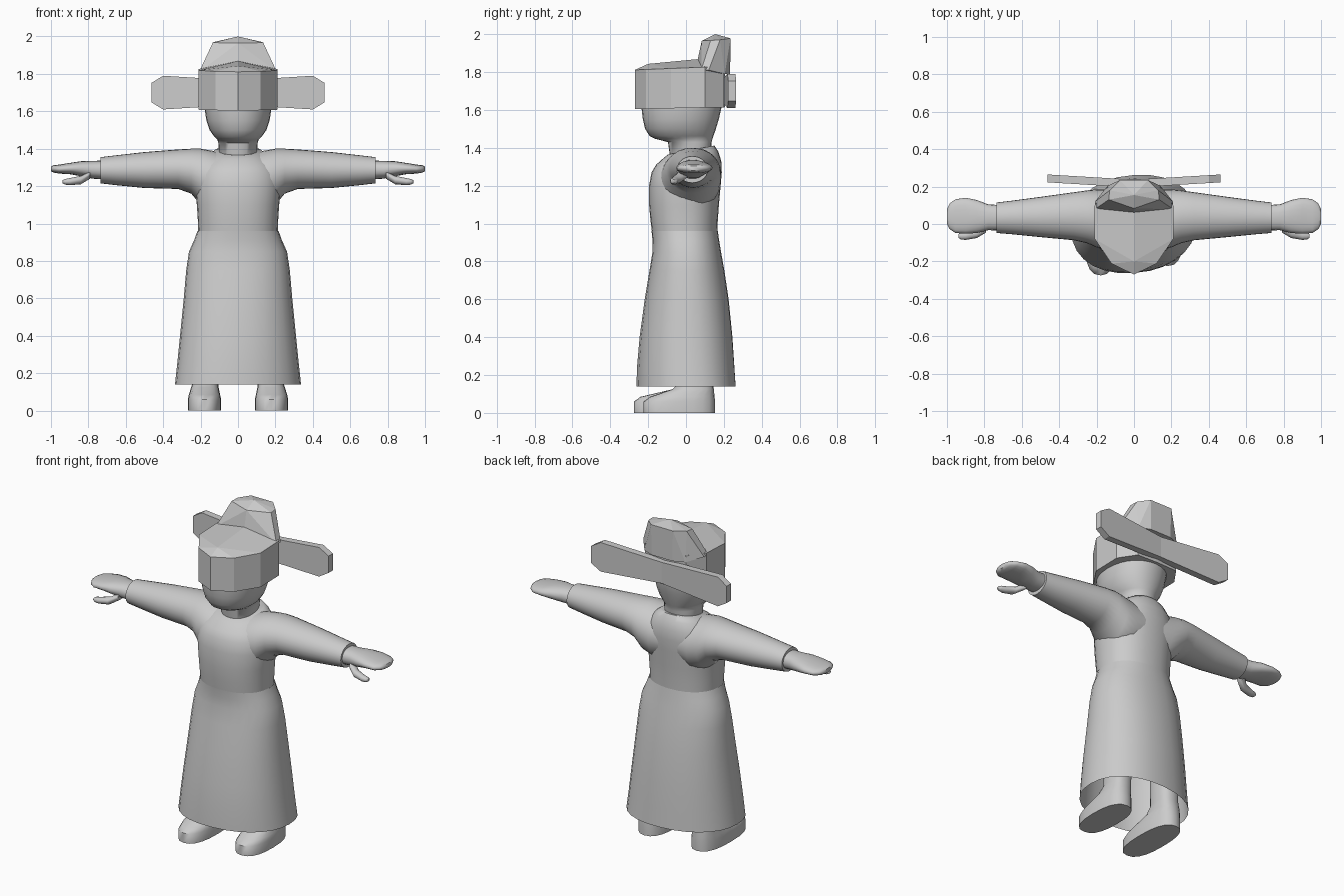
import bpy, bmesh
from math import sin, cos, pi, radians, copysign

cube = bpy.data.objects.get("Cube")
if cube:
    bpy.data.objects.remove(cube, do_unlink=True)

grey = bpy.data.materials.new("light grey")
grey.use_nodes = True
grey.diffuse_color = (0.6, 0.6, 0.6, 1)
grey.node_tree.nodes["Principled BSDF"].inputs["Base Color"].default_value = (0.6, 0.6, 0.6, 1)


def finish(name, bm, angle=None, mirror=False):
    """Turn a bmesh into an object, mirrored across x and smoothed if asked."""
    bmesh.ops.recalc_face_normals(bm, faces=bm.faces)
    mesh = bpy.data.meshes.new(name)
    bm.to_mesh(mesh)
    bm.free()
    mesh.materials.append(grey)
    obj = bpy.data.objects.new(name, mesh)
    bpy.context.collection.objects.link(obj)
    if mirror:
        mod = obj.modifiers.new("mirror", "MIRROR")
        mod.use_mirror_merge = False
    if angle:
        bpy.ops.object.select_all(action="DESELECT")
        obj.select_set(True)
        bpy.context.view_layer.objects.active = obj
        bpy.ops.object.shade_smooth_by_angle(angle=radians(angle))
    return obj


def loft(name, axis, sections, power=2.0, sides=28, caps=True, shear=None, **kw):
    """Rounded sections (position, a0, a1, b0, b1, tilt) joined along an axis."""
    bm = bmesh.new()
    rings = []
    for pos, a0, a1, b0, b1, *tilt in sections:
        ring = []
        for i in range(sides):
            c, s = cos(2 * pi * i / sides), sin(2 * pi * i / sides)
            u = copysign(abs(c) ** (2 / power), c)
            v = copysign(abs(s) ** (2 / power), s)
            a = (a0 + a1) / 2 + u * (a1 - a0) / 2
            b = (b0 + b1) / 2 + v * (b1 - b0) / 2
            if shear:
                b += shear(a, pos)
            t = pos + (tilt[0] * b if tilt else 0)
            ring.append(bm.verts.new((a, b, t) if axis == "z" else (t, a, b)))
        rings.append(ring)
    for low, high in zip(rings, rings[1:]):
        for i in range(sides):
            j = (i + 1) % sides
            bm.faces.new((low[i], low[j], high[j], high[i]))
    if caps:
        bm.faces.new(rings[0])
        bm.faces.new(rings[-1])
    return finish(name, bm, **kw)


def hull(name, points, both=True, **kw):
    """Flat-faced solid around points, symmetric across x when both is set."""
    bm = bmesh.new()
    for x, y, z in points:
        bm.verts.new((x, y, z))
        if both and x > 0:
            bm.verts.new((-x, y, z))
    out = bmesh.ops.convex_hull(bm, input=bm.verts)
    loose = [v for v in out["geom_interior"] if isinstance(v, bmesh.types.BMVert)]
    bmesh.ops.delete(bm, geom=loose, context="VERTS")
    bmesh.ops.dissolve_limit(bm, angle_limit=radians(4), verts=bm.verts, edges=bm.edges)
    return finish(name, bm, **kw)


def centred(rows):
    """Expand (z, half width, y0, y1, ...) to full section limits."""
    return [(z, -r, r, *rest) for z, r, *rest in rows]


# Long robe skirt, open at the hem and swung slightly to one side
loft("robe_skirt", "z", centred([
    (0.14, 0.337, -0.262, 0.262), (0.25, 0.325, -0.258, 0.255),
    (0.4, 0.31, -0.245, 0.245), (0.6, 0.29, -0.218, 0.225),
    (0.75, 0.277, -0.193, 0.203), (0.85, 0.262, -0.177, 0.185),
    (0.91, 0.235, -0.177, 0.175), (0.96, 0.217, -0.182, 0.168)]),
    power=2.2, caps=False, angle=50,
    shear=lambda x, z: 0.1 * x * max(0, 0.8 - z))

# Robe upper body ending in a tilted collar
loft("robe_torso", "z", centred([
    (0.94, 0.212, -0.178, 0.165), (1.02, 0.215, -0.188, 0.168),
    (1.1, 0.22, -0.195, 0.174), (1.2, 0.23, -0.195, 0.183),
    (1.27, 0.225, -0.182, 0.189), (1.32, 0.2, -0.158, 0.186, 0.06),
    (1.36, 0.16, -0.12, 0.17, 0.13), (1.383, 0.125, -0.095, 0.15, 0.19)]),
    power=2.25, angle=60)

# Sleeves, wide at the shoulder and tapered to the cuff
loft("sleeve", "x", [
    (0.05, -0.13, 0.18, 1.1, 1.365), (0.13, -0.14, 0.185, 1.07, 1.388),
    (0.2, -0.125, 0.185, 1.1, 1.4), (0.25, -0.103, 0.18, 1.16, 1.4),
    (0.32, -0.087, 0.17, 1.185, 1.396), (0.5, -0.07, 0.145, 1.19, 1.382),
    (0.65, -0.055, 0.125, 1.205, 1.365), (0.735, -0.048, 0.115, 1.215, 1.355)],
    angle=60, mirror=True)

# Mitten hands with separate thumbs
loft("hand", "x", [
    (0.7, -0.035, 0.1, 1.235, 1.337), (0.78, -0.033, 0.105, 1.24, 1.335),
    (0.84, -0.048, 0.128, 1.253, 1.333), (0.9, -0.052, 0.14, 1.264, 1.324),
    (0.955, -0.048, 0.132, 1.267, 1.315), (0.985, -0.028, 0.11, 1.272, 1.312),
    (1.0, 0.0, 0.08, 1.28, 1.305)],
    power=2.3, sides=20, angle=60, mirror=True)
loft("thumb", "x", [
    (0.79, -0.045, 0.02, 1.24, 1.28), (0.84, -0.075, -0.02, 1.21, 1.255),
    (0.9, -0.085, -0.04, 1.205, 1.243), (0.925, -0.083, -0.045, 1.208, 1.238),
    (0.937, -0.075, -0.053, 1.215, 1.232)],
    sides=12, angle=60, mirror=True)

# Neck and head in one form with an overhanging chin
loft("head", "z", centred([
    (1.36, 0.1, -0.085, 0.13), (1.43, 0.105, -0.095, 0.135),
    (1.448, 0.11, -0.165, 0.14), (1.462, 0.125, -0.192, 0.145),
    (1.5, 0.152, -0.216, 0.158), (1.55, 0.169, -0.228, 0.173),
    (1.61, 0.178, -0.235, 0.187), (1.66, 0.18, -0.235, 0.19)]),
    power=2.15, angle=60)

# Feet and lower legs, the right foot set a little further forward
for name, side, toe in (("left_leg", 1, -0.225), ("right_leg", -1, -0.275)):
    rows = [(0, 0.09, 0.268, toe, 0.153), (0.06, 0.09, 0.268, toe, 0.153),
            (0.085, 0.096, 0.263, toe + 0.035, 0.151),
            (0.125, 0.104, 0.25, -0.07, 0.147),
            (0.17, 0.106, 0.238, -0.025, 0.142), (0.45, 0.1, 0.23, -0.02, 0.14)]
    rows = [(z, *sorted((side * a, side * b)), y0, y1) for z, a, b, y0, y1 in rows]
    loft(name, "z", rows, power=2.5, sides=20, angle=50)

# Faceted hat band with a low ridged roof
plan = [(0, -0.27), (0.12, -0.212), (0.21, -0.08), (0.21, 0.1), (0.14, 0.2), (0, 0.205)]
hull("hat_band",
     [(x, y, 1.61 + 0.02 * y) for x, y in plan]
     + [(x, y, 1.822 + 0.04 * y) for x, y in plan]
     + [(0, -0.2, 1.843), (0, 0.06, 1.868)])

# Raised rear crown
hull("hat_crown", [
    (0, 0.05, 1.81), (0.208, 0.08, 1.81), (0.208, 0.12, 1.81),
    (0.14, 0.205, 1.79), (0.07, 0.233, 1.79),
    (0, 0.083, 1.965), (0.135, 0.13, 1.967), (0.13, 0.18, 1.97),
    (0.075, 0.235, 1.978), (0, 0.155, 2.0)])

# Flat hat wings swept back from the middle
outline = [(0, 1.635), (0, 1.765), (0.2, 1.777), (0.4, 1.79), (0.463, 1.752),
           (0.463, 1.648), (0.4, 1.61), (0.2, 1.622)]
hull("hat_wing",
     [(x, 0.195 + 0.06 * x + depth, z) for x, z in outline for depth in (0, 0.042)],
     both=False, mirror=True)
